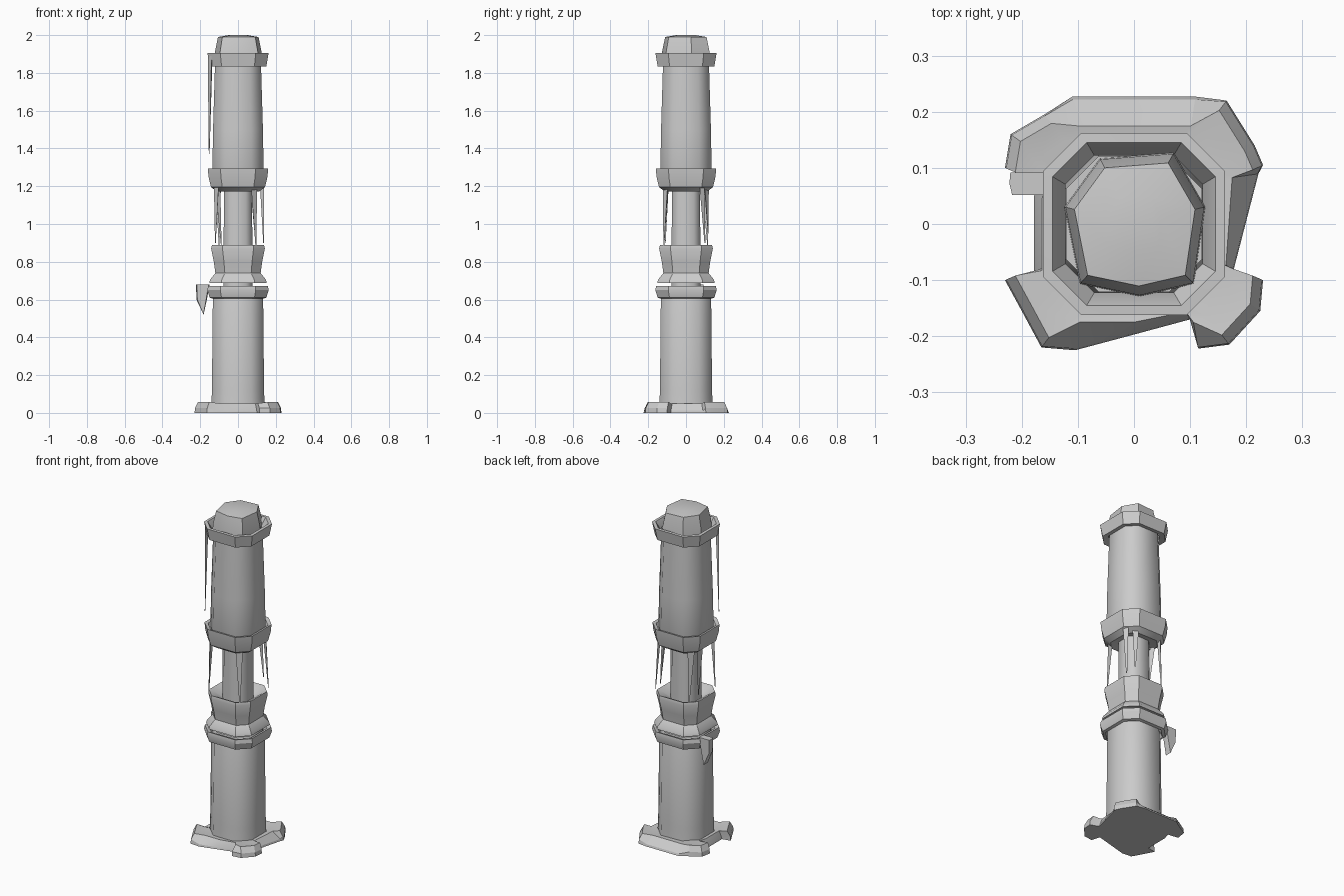
import bpy, bmesh, math

if "Cube" in bpy.data.objects:
    bpy.data.objects.remove(bpy.data.objects["Cube"])


def loft(name, loops, closed=False, smooth=28):
    """Skin a stack of 3D loops; closed joins the last loop to the first."""
    bm = bmesh.new()
    rows = [[bm.verts.new(p) for p in loop] for loop in loops]
    n = len(rows[0])
    pairs = list(zip(rows, rows[1:]))
    if closed:
        pairs.append((rows[-1], rows[0]))
    for a, b in pairs:
        for i in range(n):
            j = (i + 1) % n
            bm.faces.new((a[i], a[j], b[j], b[i]))
    if not closed:
        bm.faces.new(rows[0][::-1])
        bm.faces.new(rows[-1])
    bmesh.ops.recalc_face_normals(bm, faces=bm.faces)
    mesh = bpy.data.meshes.new(name)
    bm.to_mesh(mesh)
    bm.free()
    ob = bpy.data.objects.new(name, mesh)
    bpy.context.collection.objects.link(ob)
    bpy.ops.object.select_all(action='DESELECT')
    ob.select_set(True)
    bpy.context.view_layer.objects.active = ob
    bpy.ops.object.shade_smooth_by_angle(angle=math.radians(smooth))
    return ob


def octo(w, z, c):
    """Square of half width w with chamfered corners."""
    k = w * (1 - c)
    pts = [(w, -k), (w, k), (k, w), (-k, w), (-w, k), (-w, -k), (-k, -w), (k, -w)]
    return [(x, y, z) for x, y in pts]


def stack(name, profile, c=0.42, closed=False, smooth=28):
    return loft(name, [octo(w, z, c) for w, z in profile], closed, smooth)


def spike(name, top, tip, width):
    """Thin three-sided shard narrowing to a point."""
    ang = math.atan2(top[1], top[0])

    def tri(p, r):
        return [(p[0] + r * math.cos(ang + a), p[1] + r * math.sin(ang + a), p[2])
                for a in (math.pi / 2, math.pi, -math.pi / 2)]
    return loft(name, [tri(tip, 0.003), tri(top, width)])


# Base plate: irregular foot outline; lug corners stay wide, sides slope inward
foot = [(.178, -.08), (.222, .09), (.23, .105), (.215, .14), (.165, .22), (.11, .227),
        (-.11, .227), (-.16, .195), (-.22, .16), (-.23, .10), (-.165, .09), (-.178, .05),
        (-.178, -.09), (-.23, -.10), (-.20, -.155), (-.165, -.22), (-.105, -.225), (.0, -.197),
        (.10, -.17), (.115, -.222), (.17, -.215), (.225, -.155), (.23, -.10), (.19, -.086)]


def foot_loop(z_lug, z_side, s, lim):
    out = []
    for x, y in foot:
        x, y = x * s, y * s
        z = z_lug
        if abs(x) < .113:
            y, z = max(-lim, min(lim, y)), z_side
        if abs(y) < .092:
            x, z = max(-lim, min(lim, x)), z_side
        out.append((x, y, z))
    return out


loft("base_plate", [foot_loop(0, 0, 1, .23), foot_loop(.025, .012, .99, .222),
                    foot_loop(.058, .05, .92, .175),
                    foot_loop(.05, .045, .76, .15)], smooth=20)

# Shafts, with softened corners
stack("lower_shaft", [(.141, .03), (.138, .12), (.133, .62), (.12, .665)], c=.5, smooth=50)
stack("upper_shaft", [(.115, 1.19), (.136, 1.27), (.132, 1.5), (.121, 1.87)], c=.48, smooth=50)
stack("inner_core", [(.076, .66), (.076, .9), (.074, 1.2)], c=.45, smooth=50)

# Raised bands and collars
stack("lower_band", [(.135, .605), (.150, .61), (.162, .65), (.158, .673), (.138, .666), (.128, .63)],
      closed=True)
stack("waist_collar", [(.11, .70), (.152, .688), (.148, .705), (.12, .74), (.128, .80),
                       (.142, .87), (.138, .888), (.118, .88), (.07, .845)])
stack("upper_collar", [(.07, 1.18), (.112, 1.172), (.143, 1.195), (.156, 1.25),
                       (.16, 1.295), (.143, 1.29), (.13, 1.25)])
stack("top_band", [(.122, 1.84), (.150, 1.835), (.162, 1.905), (.145, 1.906), (.122, 1.86)],
      closed=True)

# Faceted cap
cap = [(.125, .03), (.07, .125), (-.06, .115), (-.122, .03), (-.095, -.105), (.01, -.127), (.105, -.105)]
loft("cap", [[(x * s, y * s, z) for x, y in cap]
             for s, z in ((1.02, 1.85), (1.0, 1.91), (.87, 1.99), (.4, 2.0))])

# Hanging shards around the open waist and on the upper shaft
shards = [((-.115, -.105, 1.2), (-.12, -.11, .90), .018), ((.130, .085, 1.2), (.136, .10, .90), .016),
          ((.085, -.11, 1.2), (.095, -.118, .88), .020), ((-.105, .10, 1.2), (-.10, .115, .88), .020),
          ((-.115, .03, 1.2), (-.09, .01, .89), .022), ((.08, .11, 1.2), (.09, .118, .95), .018)]
for i, (top, tip, width) in enumerate(shards):
    spike("waist_shard_%d" % i, top, tip, width)
spike("side_shard", (-.15, -.10, 1.89), (-.153, -.10, 1.37), .018)

# Folded wedge bracket on the left of the lower band
wedge = [(-.15, .68), (-.222, .68), (-.22, .60), (-.182, .52), (-.165, .60)]
loft("side_bracket", [[(-.19 + (x + .19) * s, y, z) for x, z in wedge]
                      for y, s in ((.052, .85), (.072, 1), (.092, .95))])
